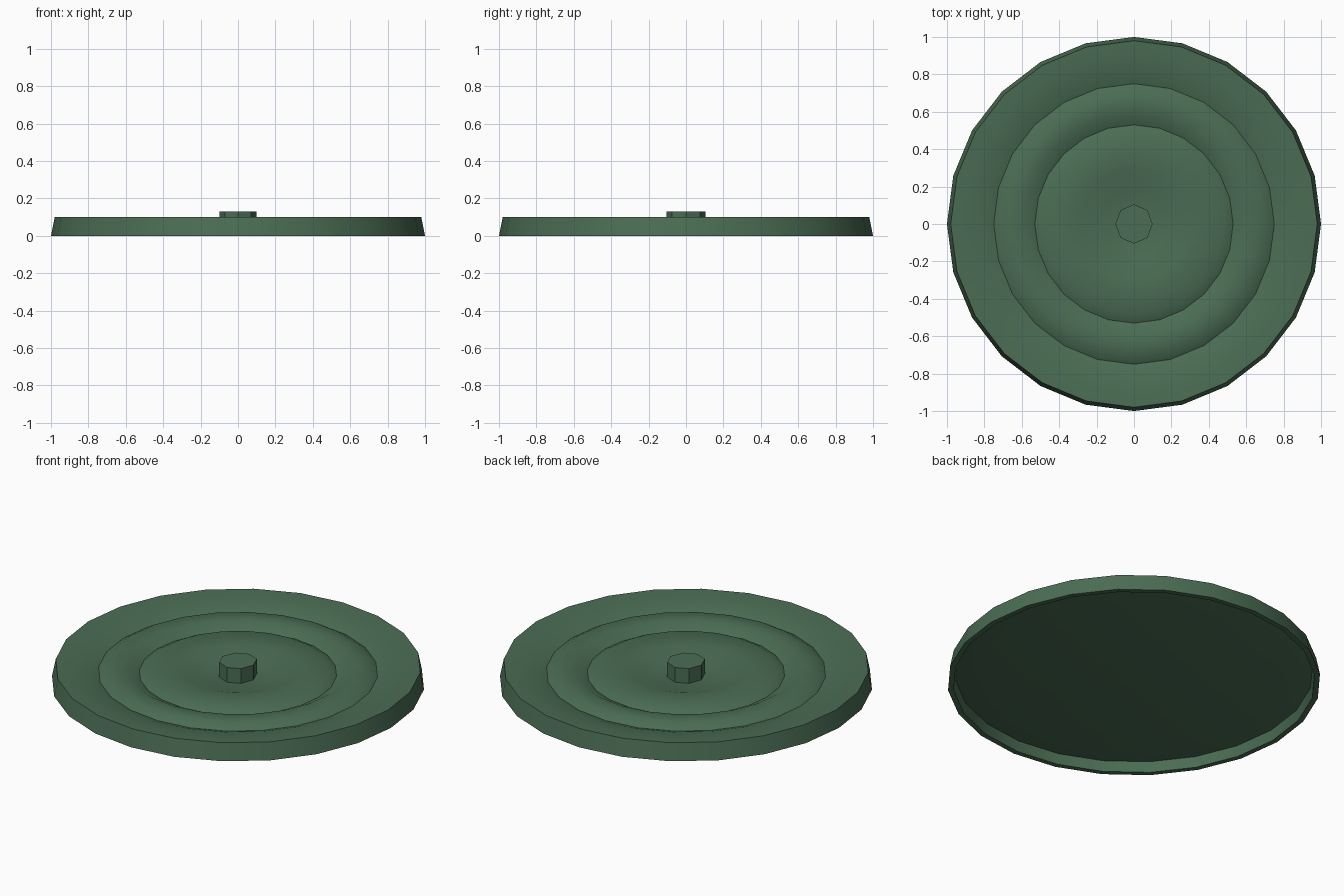
import bpy, bmesh, math

if "Cube" in bpy.data.objects:
    bpy.data.objects.remove(bpy.data.objects["Cube"])

green = bpy.data.materials.new("dark green")
green.diffuse_color = (0.069, 0.152, 0.088, 1)
green.use_nodes = True
green.node_tree.nodes["Principled BSDF"].inputs["Base Color"].default_value = green.diffuse_color


def lathe(name, profile, sides, angle, sy=1.0):
    """Spin an (r, z) profile that starts and ends on the axis."""
    bm = bmesh.new()
    rings = []
    for r, z in profile:
        if r == 0:
            rings.append([bm.verts.new((0, 0, z))] * sides)
        else:
            rings.append([bm.verts.new((r * math.cos(2 * math.pi * i / sides),
                                        r * sy * math.sin(2 * math.pi * i / sides), z))
                          for i in range(sides)])
    for a, b in zip(rings, rings[1:]):
        for i in range(sides):
            j = (i + 1) % sides
            bm.faces.new(list(dict.fromkeys((a[i], a[j], b[j], b[i]))))
    bmesh.ops.recalc_face_normals(bm, faces=bm.faces)
    me = bpy.data.meshes.new(name)
    bm.to_mesh(me)
    bm.free()
    me.materials.append(green)
    ob = bpy.data.objects.new(name, me)
    bpy.context.collection.objects.link(ob)
    bpy.ops.object.select_all(action='DESELECT')
    bpy.context.view_layer.objects.active = ob
    ob.select_set(True)
    bpy.ops.object.shade_smooth_by_angle(angle=math.radians(angle))
    return ob


# lid: hollow underside, rim, tapered wall and rippled top
lathe("lid", [(0, .03), (.80, .03), (.96, .06), (.97, 0), (1, 0), (.98, .10),
              (.90, .096), (.80, .08), (.75, .062), (.70, .092), (.60, .092),
              (.53, .057), (.48, .083), (.30, .08), (.18, .045), (0, .04)], 24, 50)

# knob: small eight-sided post in the middle
lathe("knob", [(0, .03), (.10, .03), (.10, .13), (0, .13)], 8, 30, 1.05)
